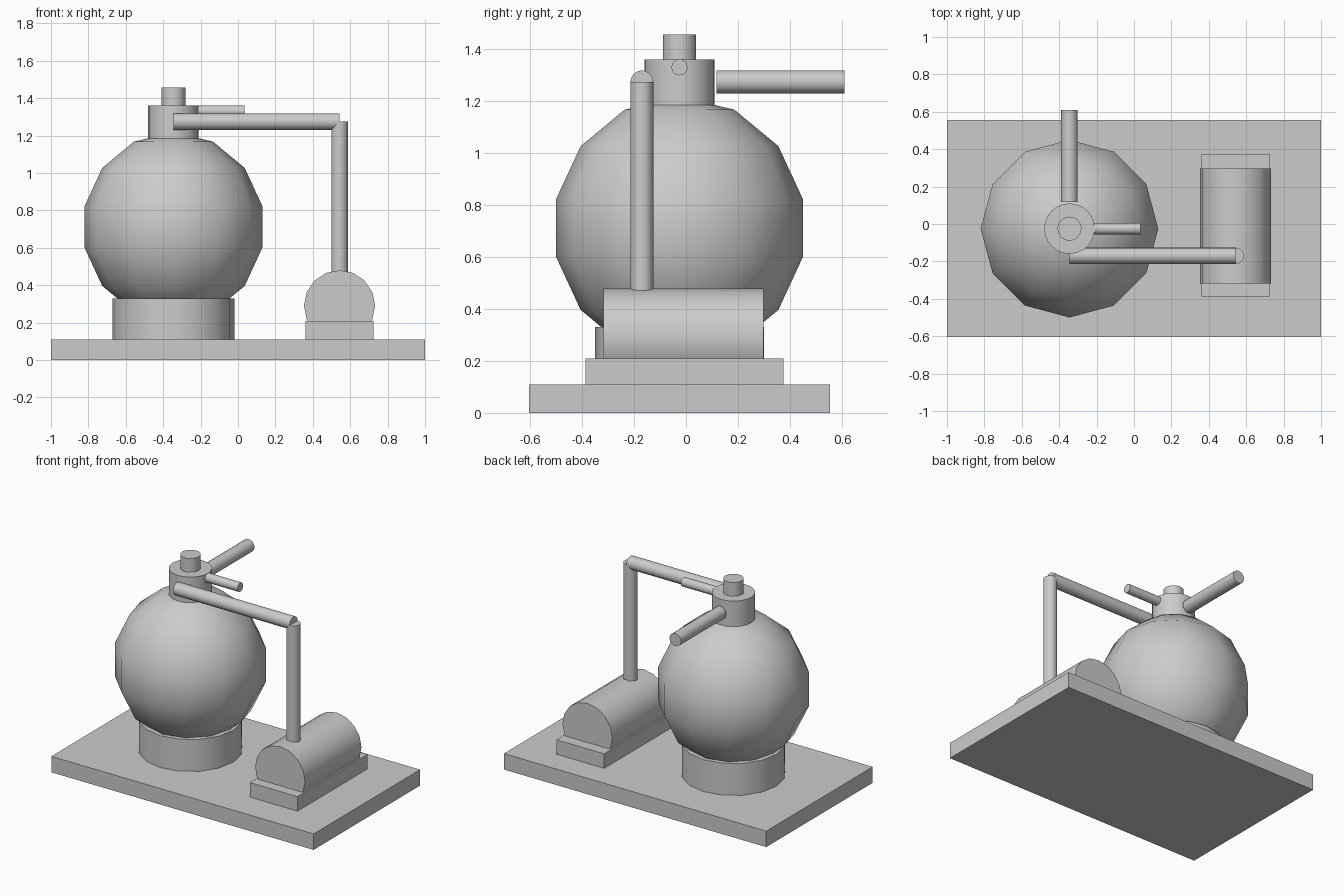
import bpy, math

if "Cube" in bpy.data.objects:
    bpy.data.objects.remove(bpy.data.objects["Cube"])

grey = bpy.data.materials.new("plain grey")
grey.diffuse_color = (0.6, 0.6, 0.6, 1)
grey.use_nodes = True
grey.node_tree.nodes["Principled BSDF"].inputs["Base Color"].default_value = grey.diffuse_color

CX, CY = -0.345, -0.025   # tank axis
PX, PY = 0.543, -0.17     # riser pipe axis


def finish(name, smooth=True):
    ob = bpy.context.object
    ob.name = name
    bpy.ops.object.transform_apply(location=False, rotation=True, scale=True)
    ob.data.materials.append(grey)
    if smooth:
        bpy.ops.object.shade_smooth_by_angle(angle=math.radians(40))
    return ob


def box(name, x0, x1, y0, y1, z0, z1):
    bpy.ops.mesh.primitive_cube_add(
        size=1, location=((x0 + x1) / 2, (y0 + y1) / 2, (z0 + z1) / 2))
    bpy.context.object.scale = (x1 - x0, y1 - y0, z1 - z0)
    finish(name, False)


def rod(name, axis, r, centre, lo, hi, n=16):
    """Cylinder along an axis; centre gives the two other coordinates."""
    loc = list(centre)
    loc.insert("xyz".index(axis), (lo + hi) / 2)
    rot = {"x": (0, math.pi / 2, 0), "y": (math.pi / 2, 0, 0), "z": (0, 0, 0)}[axis]
    bpy.ops.mesh.primitive_cylinder_add(
        vertices=n, radius=r, depth=hi - lo, location=loc, rotation=rot)
    finish(name)


# base plate
box("base_plate", -1, 1, -0.605, 0.555, 0, 0.11)

# tank: stand, faceted ball, neck and cap
rod("tank_stand", "z", 0.326, (CX, CY), 0.1, 0.33)
bpy.ops.mesh.primitive_uv_sphere_add(
    segments=12, ring_count=7, radius=1, location=(CX, CY, 0.712))
bpy.context.object.scale = (0.487, 0.487, 0.506)
finish("tank_ball")
rod("tank_neck", "z", 0.135, (CX, CY), 1.16, 1.362, 24)
rod("tank_cap", "z", 0.064, (CX, CY), 1.35, 1.457, 24)

# pipes from the neck
rod("back_pipe", "y", 0.044, (CX, 1.275), 0.118, 0.61)
rod("side_pipe", "x", 0.031, (CY, 1.331), -0.23, 0.035)
rod("cross_pipe", "x", 0.044, (PY, 1.275), -0.345, PX)
rod("riser_pipe", "z", 0.044, (PX, PY), 0.43, 1.275)

# pump on its foot
box("pump_foot", 0.361, 0.725, -0.387, 0.375, 0.1, 0.21)
rod("pump_body", "y", 0.19, (PX, 0.29), -0.317, 0.298)
